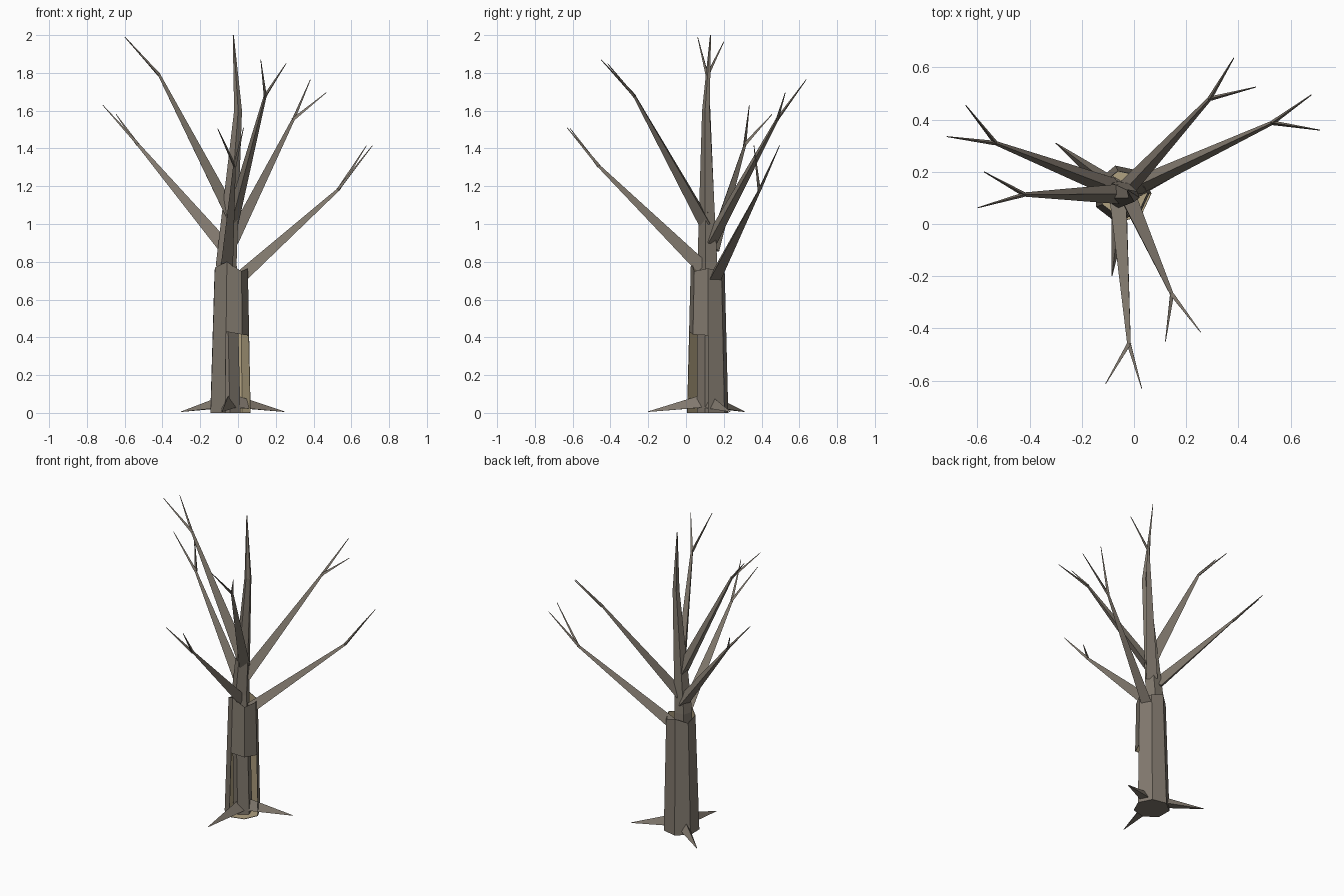
import bpy, bmesh
from math import cos, sin, radians, pi
from mathutils import Vector

if "Cube" in bpy.data.objects:
    bpy.data.objects.remove(bpy.data.objects["Cube"])


def material(name, rgb):
    m = bpy.data.materials.new(name)
    m.diffuse_color = (*rgb, 1)
    m.use_nodes = True
    m.node_tree.nodes["Principled BSDF"].inputs["Base Color"].default_value = m.diffuse_color
    return m


BARK = material("bark", (0.22, 0.19, 0.155))
WOOD = material("bare_wood", (0.44, 0.36, 0.22))


def finish(name, bm, mats, recalc=True):
    if recalc:
        bmesh.ops.recalc_face_normals(bm, faces=bm.faces)
    me = bpy.data.meshes.new(name)
    bm.to_mesh(me)
    bm.free()
    for m in mats:
        me.materials.append(m)
    ob = bpy.data.objects.new(name, me)
    bpy.context.collection.objects.link(ob)
    return ob


def limb(bm, points, radii, sides, phase=0.0, upright=False):
    """Tapered closed tube through points."""
    pts = [Vector(p) for p in points]
    rings = []
    for i, (p, r) in enumerate(zip(pts, radii)):
        d = pts[min(i + 1, len(pts) - 1)] - pts[max(i - 1, 0)]
        if upright:
            d = Vector((0, 0, 1))
        ref = Vector((0, 1, 0)) if upright else Vector((0, 0, 1))
        u = d.cross(ref).normalized()
        v = d.cross(u).normalized()
        angles = [phase + 2 * pi * k / sides for k in range(sides)]
        rings.append([bm.verts.new(p + r * (cos(a) * u + sin(a) * v)) for a in angles])
    bm.faces.new(rings[0])
    bm.faces.new(rings[-1])
    for a, b in zip(rings, rings[1:]):
        for k in range(sides):
            n = (k + 1) % sides
            bm.faces.new((a[k], a[n], b[n], b[k]))


# Inner trunk, running up to the top spike
bm = bmesh.new()
limb(bm, [(-0.045, 0.118, 0.003), (-0.062, 0.118, 0.8), (0.0, 0.107, 1.6), (-0.025, 0.13, 2.0)],
     [0.06, 0.057, 0.022, 0.003], 5, radians(20), upright=True)
finish("inner_trunk", bm, [BARK])

# Outer bark: seven-sided shell with a hollow at the front right and a ragged rim
rim = [0.77, 0.80, 0.75, 0.765, 0.75, 0.775, 0.745]
mid = [0.42, 0.43, 0.415, 0.41, 0.42, 0.42, 0.42]
bm = bmesh.new()
rings = [[], [], []]
for k in range(7):
    a = radians(206.6 + k * 360 / 7)
    for ring, z in zip(rings, (0, mid[k], rim[k])):
        t = z / 0.77
        r = 0.112 - 0.02 * t
        ring.append(bm.verts.new((-0.045 + 0.005 * t + r * cos(a), 0.115 + r * sin(a), z)))
for row in (0, 1):
    for k in range(7):
        if row == 0 and k in (1, 2):
            continue  # the hollow
        n = (k + 1) % 7
        bm.faces.new((rings[row][k], rings[row][n], rings[row + 1][n], rings[row + 1][k]))
bm.faces.new(rings[0][::-1])
shell = finish("bark_shell", bm, [BARK, WOOD], recalc=False)
sol = shell.modifiers.new("thickness", "SOLIDIFY")
sol.thickness = 0.003
sol.offset = -1
sol.material_offset = 1

# Forked branches: base, fork, two tips, base radius, ridge angle
branches = [
    ((-0.035, 0.13, 0.91), (0.29, 0.48, 1.55), (0.383, 0.637, 1.765), (0.467, 0.525, 1.695), 0.04, -90),
    ((0.0, 0.14, 0.70), (0.53, 0.388, 1.18), (0.68, 0.495, 1.415), (0.712, 0.36, 1.415), 0.04, -90),
    ((-0.07, 0.135, 0.87), (-0.53, 0.31, 1.42), (-0.645, 0.455, 1.58), (-0.717, 0.335, 1.63), 0.043, -90),
    ((-0.04, 0.115, 1.04), (-0.42, 0.113, 1.79), (-0.575, 0.2, 1.965), (-0.6, 0.062, 1.99), 0.044, -90),
    ((-0.035, 0.11, 1.0), (0.143, -0.27, 1.675), (0.12, -0.45, 1.87), (0.255, -0.415, 1.85), 0.041, 180),
    ((-0.05, 0.085, 0.77), (-0.017, -0.46, 1.305), (-0.108, -0.612, 1.505), (0.03, -0.63, 1.51), 0.042, 0),
]
for i, (base, fork, tip_a, tip_b, r, ridge) in enumerate(branches, 1):
    bm = bmesh.new()
    limb(bm, [base, fork], [r, 0.009], 3, radians(ridge))
    for tip in (tip_a, tip_b):
        limb(bm, [fork, tip], [0.01, 0.002], 3, radians(ridge))
    finish(f"branch_{i}", bm, [BARK])

# Roots
for i, tip in enumerate([(-0.085, -0.2, 0.006), (-0.3, 0.31, 0.006), (0.245, 0.235, 0.006)], 1):
    start = Vector((-0.045, 0.115, 0.055)).lerp(Vector(tip), 0.1)
    bm = bmesh.new()
    limb(bm, [start, tip], [0.044, 0.002], 3, radians(-90))
    finish(f"root_{i}", bm, [BARK])
